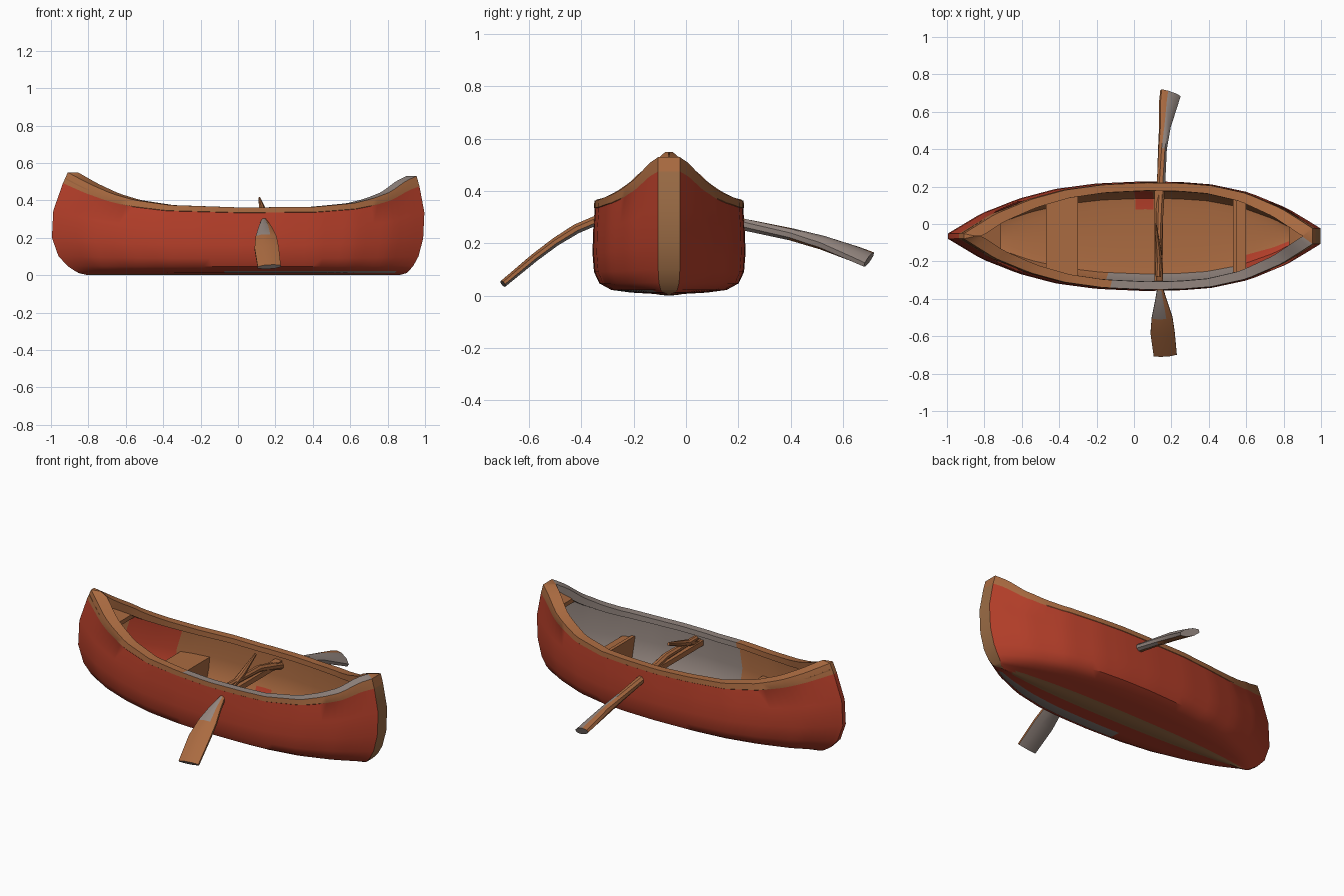
import bpy, bmesh, math
from mathutils import Vector

if "Cube" in bpy.data.objects:
    bpy.data.objects.remove(bpy.data.objects["Cube"])

CY = -0.065          # hull centreline in y


def mat(name, r, g, b):
    m = bpy.data.materials.new(name)
    m.diffuse_color = (r, g, b, 1)
    m.use_nodes = True
    m.node_tree.nodes["Principled BSDF"].inputs["Base Color"].default_value = m.diffuse_color
    return m


MATS = [mat("red paint", 0.47, 0.050, 0.023), mat("brown wood", 0.40, 0.145, 0.052),
        mat("grey wood", 0.29, 0.235, 0.21), mat("tan trim", 0.33, 0.15, 0.06)]
RED, BROWN, GREY, TAN = range(4)


def interp(table, v):
    if v <= table[0][0]:
        return table[0][1]
    for (a, p), (b, q) in zip(table, table[1:]):
        if v <= b:
            return p + (q - p) * (v - a) / (b - a)
    return table[-1][1]


# hull lines: half width and sheer height along the length, stem positions by height
HALF = [(-1, .014), (-.93, .055), (-.82, .120), (-.62, .198), (-.42, .25), (-.2, .279), (.05, .29),
        (.25, .287), (.42, .274), (.62, .232), (.82, .150), (.93, .085), (1, .042)]
SHEER = [(-1, .55), (-.88, .49), (-.75, .437), (-.62, .402), (-.42, .375), (0, .362), (.42, .366),
         (.64, .385), (.75, .41), (.85, .445), (.94, .505), (1, .53)]
STEM_L = [(0, -.80), (.03, -.85), (.1, -.90), (.25, -.96), (.45, -.995), (.6, -1), (.8, -.975), (1, -.91)]
STEM_R = [(0, .86), (.03, .90), (.1, .93), (.25, .965), (.45, .99), (.6, 1), (.8, .993), (1, .955)]


def finish(name, bm, smooth=35):
    bmesh.ops.remove_doubles(bm, verts=bm.verts, dist=1e-4)
    bmesh.ops.dissolve_degenerate(bm, edges=bm.edges, dist=1e-5)
    bmesh.ops.recalc_face_normals(bm, faces=bm.faces)
    me = bpy.data.meshes.new(name)
    bm.to_mesh(me)
    bm.free()
    for m in MATS:
        me.materials.append(m)
    ob = bpy.data.objects.new(name, me)
    bpy.context.collection.objects.link(ob)
    bpy.ops.object.select_all(action='DESELECT')
    ob.select_set(True)
    bpy.context.view_layer.objects.active = ob
    bpy.ops.object.shade_smooth_by_angle(angle=math.radians(smooth))
    return ob


# hull: cross-section rows (height, width factor, inset) from keel, over the rim, to the floor
ROWS = [(0, 0, 0), (.006, .10, 0), (.018, .19, 0), (.032, .50, 0), (.06, .76, 0), (.13, .92, 0),
        (.25, .99, 0), (.45, 1.01, 0), (.70, 1, 0), (.92, .98, 0), (.925, .99, 0), (1, .985, 0),
        (1, .985, .042), (.92, .985, .044), (.90, .98, .026), (.60, .98, .03), (.35, .95, .035),
        (.19, .80, .03), (.17, .60, .03), (.17, 0, .03)]
RIM_OUT, RIM_IN = 9, 13


def hull_point(u, row, side):
    zf, wf, ins = row
    e = ins * 1.3
    xl, xr = interp(STEM_L, zf) + e, interp(STEM_R, zf) - e
    s = interp(SHEER, u)
    y = max(wf * interp(HALF, u) - ins, .002) if wf else 0
    return Vector((xl + (xr - xl) * (u + 1) / 2, CY + side * y,
                   zf * .362 + (s - .362) * zf * zf))


def hull_material(k, c, side):
    if k < 2:
        return TAN if abs(c.x) < .8 else RED
    if k < RIM_OUT:
        return GREY if k == 3 and side < 0 and -.05 < c.x < .85 else RED
    if k < RIM_IN:
        return GREY if side < 0 and c.x > -.1 and k >= 11 else BROWN
    if k in (16, 17) and (side < 0 and .6 < c.x < .88 or side > 0 and 0 < c.x < .12):
        return RED
    if side < 0 and -.15 < c.x < .9 and k < 17:
        return GREY
    if side > 0 and -.75 < c.x < -.47 and k in (14, 15):
        return RED
    return BROWN


def build_hull():
    bm = bmesh.new()
    n = 48
    us = [math.sin(math.pi / 2 * (2 * i / n - 1)) * .5 + (2 * i / n - 1) * .5 for i in range(n + 1)]
    g = {s: [[bm.verts.new(hull_point(u, r, s)) for r in ROWS] for u in us] for s in (1, -1)}
    for s in (1, -1):
        for i in range(n):
            for k in range(len(ROWS) - 1):
                f = bm.faces.new((g[s][i][k], g[s][i + 1][k], g[s][i + 1][k + 1], g[s][i][k + 1]))
                f.material_index = hull_material(k, f.calc_center_median(), s)
    # stem faces close both ends, the right one is a bare wood strip
    for i in (0, n):
        for k in range(len(ROWS) - 1):
            f = bm.faces.new((g[1][i][k], g[1][i][k + 1], g[-1][i][k + 1], g[-1][i][k]))
            f.material_index = (TAN if i else RED) if k < RIM_OUT else BROWN
    finish("hull", bm)


# planks that fit between the hull sides, following a height rule
def plank(name, x0, x1, top, bottom, inset, narrow=1, m=BROWN, n=4):
    bm = bmesh.new()
    rings = []
    for i in range(n + 1):
        x = x0 + (x1 - x0) * i / n
        w = max(interp(HALF, x / .95) - inset, .006)
        t, b = top(x), bottom(x)
        rings.append([bm.verts.new((x, CY + y, z)) for y, z in
                      ((-w, t), (w, t), (w * narrow, b), (-w * narrow, b))])
    for a, b in zip(rings, rings[1:]):
        for j in range(4):
            bm.faces.new((a[j], a[(j + 1) % 4], b[(j + 1) % 4], b[j]))
    bm.faces.new(rings[0])
    bm.faces.new(rings[-1])
    for f in bm.faces:
        f.material_index = m
    finish(name, bm, 20)


def sheer_minus(d):
    return lambda x: interp(SHEER, x / .94) - d


def level(z):
    return lambda x: z


# oars: eight-sided loft along (x, y, z, half width, half thickness, roll)
def oar(name, stations, rule):
    bm = bmesh.new()
    pts = [Vector(s[:3]) for s in stations]
    rings = []
    for i, (p, s) in enumerate(zip(pts, stations)):
        d = (pts[min(i + 1, len(pts) - 1)] - pts[max(i - 1, 0)]).normalized()
        side = (Vector((1, 0, 0)) - d * d.x).normalized()
        up = d.cross(side)
        if up.z < 0:
            up = -up
        c, q = math.cos(s[5]), math.sin(s[5])
        a, b = side * c - up * q, side * q + up * c
        rings.append([bm.verts.new(p + a * s[3] * math.cos(t * math.pi / 4 + .39)
                                   + b * s[4] * math.sin(t * math.pi / 4 + .39)) for t in range(8)])
    for a, b in zip(rings, rings[1:]):
        for j in range(8):
            bm.faces.new((a[j], a[(j + 1) % 8], b[(j + 1) % 8], b[j]))
    bm.faces.new(rings[0])
    bm.faces.new(rings[-1])
    bmesh.ops.recalc_face_normals(bm, faces=bm.faces)
    for f in bm.faces:
        f.material_index = GREY if rule(f.calc_center_median(), f.normal) else BROWN
    finish(name, bm, 40)


build_hull()
plank("left_deck", -.92, -.71, sheer_minus(.02), sheer_minus(.045), .015)
plank("right_deck", .83, .94, sheer_minus(.025), sheer_minus(.05), .02)
plank("left_seat", -.47, -.30, level(.22), level(.19), .022)
plank("left_bulkhead", -.32, -.30, level(.20), level(.06), .03, .8)
plank("right_seat", .54, .60, level(.23), level(.20), .022)
plank("right_bulkhead", .53, .55, level(.24), level(.06), .03, .8)
plank("thwart", .11, .155, level(.31), level(.28), .02)

oar("front_oar", [(.115, .0, .41, .006, .010, 0), (.13, -.15, .352, .018, .018, 0),
                  (.14, -.35, .285, .018, .020, 0), (.145, -.42, .255, .037, .020, 0),
                  (.15, -.50, .205, .060, .018, 0), (.153, -.58, .145, .070, .017, 0),
                  (.167, -.70, .045, .067, .015, 0)],
    lambda c, n: c.y < -.34 and (n.z < -.1 or c.y > -.48 and c.x < .15))
oar("back_oar", [(.13, -.28, .335, .016, .016, 0), (.135, .0, .33, .02, .02, 0),
                 (.145, .22, .272, .024, .024, 0), (.152, .40, .235, .024, .024, .2),
                 (.165, .52, .203, .032, .026, .4), (.185, .65, .158, .056, .024, .45),
                 (.195, .70, .138, .062, .022, .45)],
    lambda c, n: c.y > .25 and n.x > .5 or c.y > .42 and n.x > .1 and n.z > 0 or n.y > .7)
